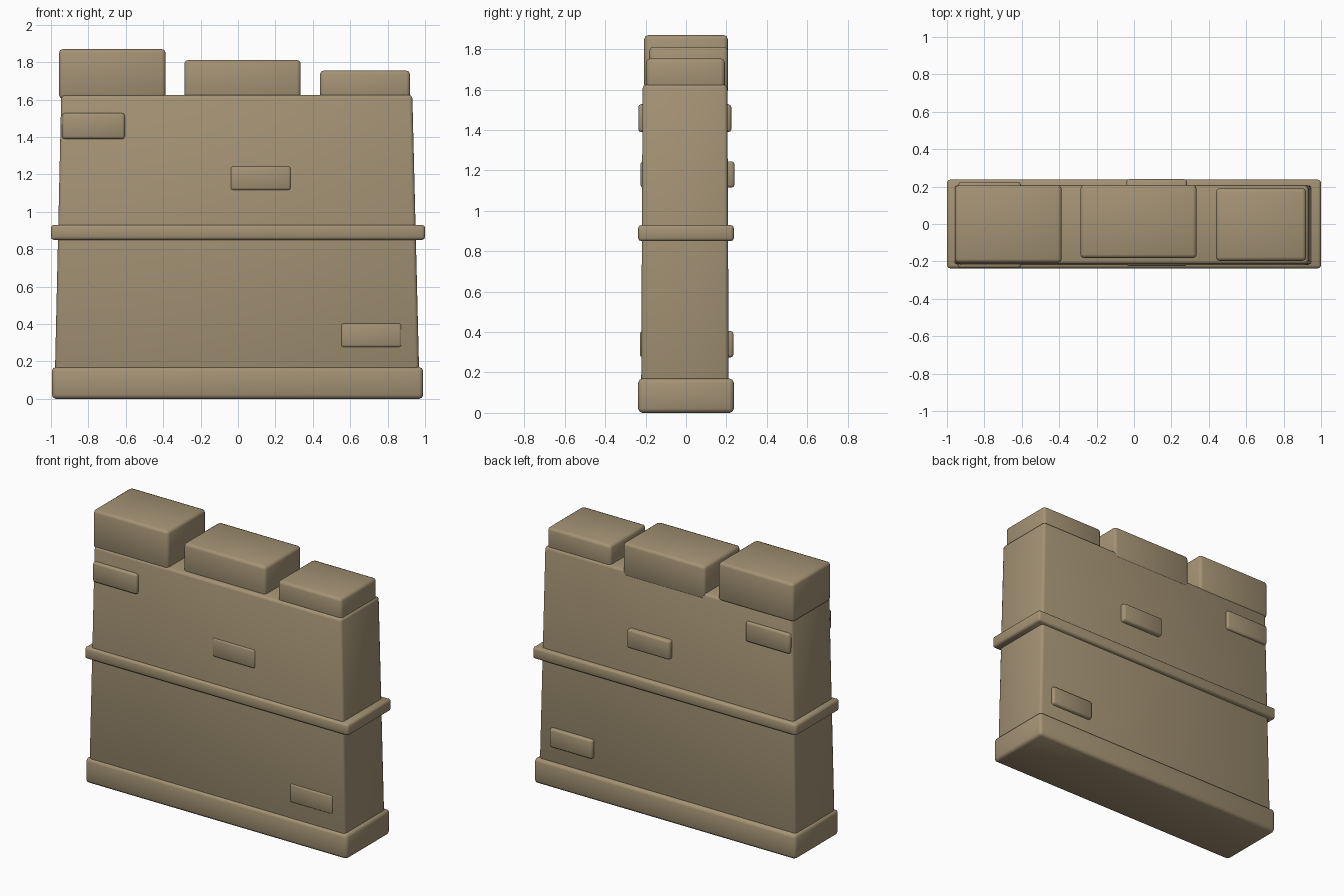
import bpy, bmesh
from mathutils import Vector

cube = bpy.data.objects.get("Cube")
if cube:
    bpy.data.objects.remove(cube, do_unlink=True)

# Single sandstone colour
stone = bpy.data.materials.new("sandstone")
stone.use_nodes = True
colour = (0.37, 0.29, 0.175, 1)
stone.diffuse_color = colour
bsdf = stone.node_tree.nodes["Principled BSDF"]
bsdf.inputs["Base Color"].default_value = colour
bsdf.inputs["Roughness"].default_value = 0.9


def block(name, x, y, z, bevel, top_x=None, top_y=None):
    """Soft-edged box between ranges; the top may have its own x and y ranges."""
    top_x, top_y = top_x or x, top_y or y
    bm = bmesh.new()
    bmesh.ops.create_cube(bm, size=1)
    for v in bm.verts:
        rx, ry = (top_x, top_y) if v.co.z > 0 else (x, y)
        v.co = Vector((rx[v.co.x > 0], ry[v.co.y > 0], z[v.co.z > 0]))
    bmesh.ops.bevel(bm, geom=bm.edges[:], offset=bevel, segments=2,
                    profile=0.5, affect='EDGES')
    for f in bm.faces:
        f.smooth = True
    mesh = bpy.data.meshes.new(name)
    bm.to_mesh(mesh)
    bm.free()
    mesh.materials.append(stone)
    obj = bpy.data.objects.new(name, mesh)
    bpy.context.collection.objects.link(obj)
    return obj


# Tapered wall, plinth and string course
block("wall_body", (-0.98, 0.97), (-0.222, 0.212), (0.08, 1.625), 0.018,
      (-0.945, 0.932), (-0.215, 0.205))
block("plinth", (-0.995, 0.99), (-0.237, 0.237), (0, 0.17), 0.022)
block("string_course", (-1, 1), (-0.237, 0.237), (0.85, 0.93), 0.016)

# Battlements
block("left_merlon", (-0.957, -0.387), (-0.207, 0.207), (1.605, 1.87), 0.02)
block("middle_merlon", (-0.287, 0.335), (-0.182, 0.208), (1.58, 1.812), 0.02)
block("right_merlon", (0.438, 0.92), (-0.197, 0.192), (1.58, 1.755), 0.02)

# Raised stones passing through the wall
block("upper_stone", (-0.94, -0.605), (-0.236, 0.224), (1.39, 1.528), 0.014)
block("middle_stone", (-0.04, 0.283), (-0.225, 0.24), (1.115, 1.245), 0.014)
block("lower_stone", (0.55, 0.875), (-0.228, 0.235), (0.275, 0.405), 0.014)
